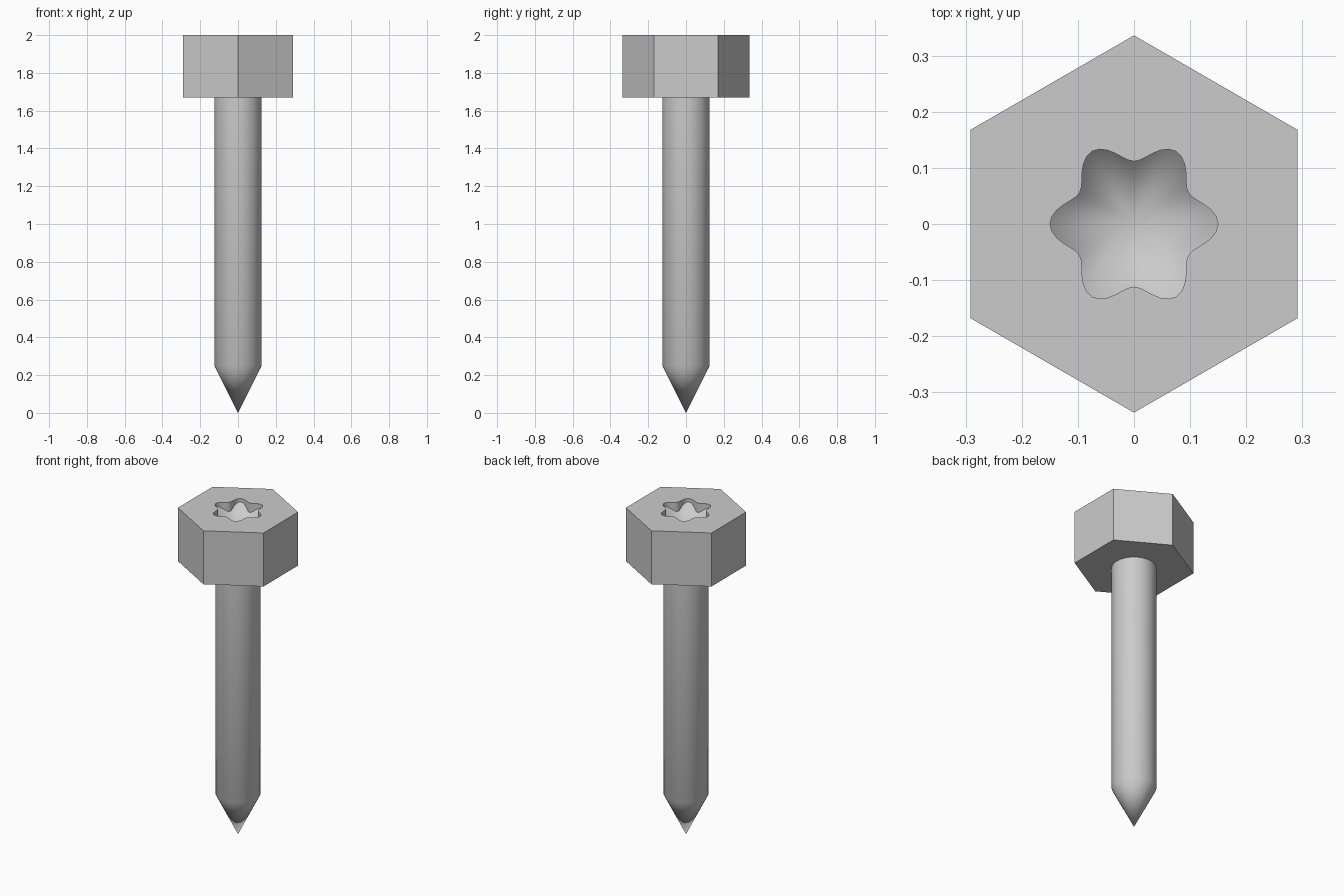
import bpy, bmesh
from math import sin, cos, pi, radians

old = bpy.data.objects.get("Cube")
if old:
    bpy.data.objects.remove(old, do_unlink=True)

steel = bpy.data.materials.new("steel_grey")
steel.use_nodes = True
GREY = (0.6, 0.6, 0.6, 1)
steel.diffuse_color = GREY
steel.node_tree.nodes["Principled BSDF"].inputs["Base Color"].default_value = GREY


def ring(bm, count, radius, height, turn=0.0):
    """Closed loop of vertices; radius and height are functions of angle."""
    angles = [turn + 2 * pi * i / count for i in range(count)]
    return [bm.verts.new((radius(a) * cos(a), radius(a) * sin(a), height(a))) for a in angles]


def skin(bm, lower, upper):
    n = len(lower)
    for i in range(n):
        j = (i + 1) % n
        bm.faces.new((lower[i], lower[j], upper[j], upper[i]))


def fan(bm, loop, z):
    tip = bm.verts.new((0, 0, z))
    for i, v in enumerate(loop):
        bm.faces.new((v, tip, loop[(i + 1) % len(loop)]))


def finish(bm, name):
    bmesh.ops.recalc_face_normals(bm, faces=bm.faces)
    mesh = bpy.data.meshes.new(name)
    bm.to_mesh(mesh)
    bm.free()
    mesh.materials.append(steel)
    obj = bpy.data.objects.new(name, mesh)
    bpy.context.collection.objects.link(obj)
    return obj


def activate(obj):
    bpy.ops.object.select_all(action="DESELECT")
    obj.select_set(True)
    bpy.context.view_layer.objects.active = obj


# Shank with conical point
SHANK_R, POINT_H, HEAD_Z, TOP_Z = 0.125, 0.25, 1.67, 2.0
bm = bmesh.new()
loops = [ring(bm, 64, lambda a: SHANK_R, lambda a, z=z: z) for z in (POINT_H, HEAD_Z + 0.01)]
skin(bm, *loops)
fan(bm, loops[0], 0)
bm.faces.new(loops[1])
shank = finish(bm, "shank")

# Hexagonal head
bm = bmesh.new()
loops = [ring(bm, 6, lambda a: 0.337, lambda a, z=z: z, pi / 6) for z in (HEAD_Z, TOP_Z)]
skin(bm, *loops)
for loop in loops:
    bm.faces.new(loop)
head = finish(bm, "hex_head")

# Six-lobed drive recess with a conical floor, cut from the head
APEX_Z = 1.83


def lobe(a):
    return 0.131 + 0.019 * cos(6 * a)


bm = bmesh.new()
floor_edge = ring(bm, 72, lobe, lambda a: APEX_Z + lobe(a))
mouth = ring(bm, 72, lobe, lambda a: TOP_Z + 0.05)
skin(bm, floor_edge, mouth)
fan(bm, floor_edge, APEX_Z)
bm.faces.new(mouth)
cutter = finish(bm, "recess_cutter")
cutter.hide_render = True

cut = head.modifiers.new("recess", "BOOLEAN")
cut.operation = "DIFFERENCE"
cut.solver = "EXACT"
cut.object = cutter
activate(head)
bpy.ops.object.modifier_apply(modifier=cut.name)
bpy.data.objects.remove(cutter, do_unlink=True)

# Smooth round surfaces, crisp edges
for obj in (shank, head):
    activate(obj)
    bpy.ops.object.shade_smooth_by_angle(angle=radians(30))
